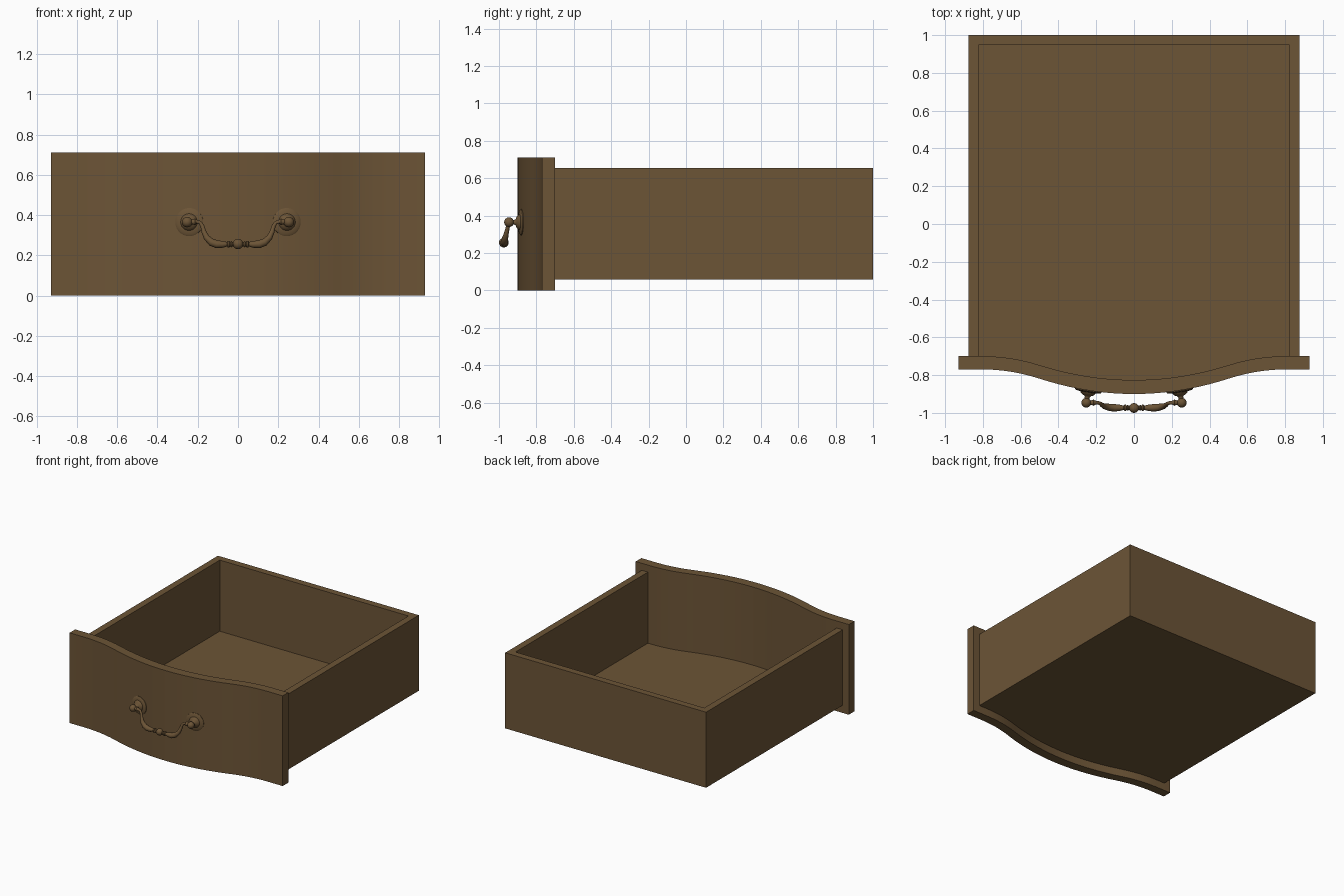
import bpy, bmesh, math
from mathutils import Vector

if "Cube" in bpy.data.objects:
    bpy.data.objects.remove(bpy.data.objects["Cube"])

brown = bpy.data.materials.new("brown wood")
brown.diffuse_color = (0.150, 0.089, 0.037, 1)
brown.use_nodes = True
brown.node_tree.nodes["Principled BSDF"].inputs["Base Color"].default_value = brown.diffuse_color


def add_object(name, bm, smooth=False):
    bmesh.ops.recalc_face_normals(bm, faces=bm.faces)
    me = bpy.data.meshes.new(name)
    bm.to_mesh(me)
    bm.free()
    me.materials.append(brown)
    ob = bpy.data.objects.new(name, me)
    bpy.context.collection.objects.link(ob)
    if smooth:
        bpy.ops.object.select_all(action='DESELECT')
        ob.select_set(True)
        bpy.context.view_layer.objects.active = ob
        bpy.ops.object.shade_smooth_by_angle(angle=math.radians(35))
    return ob


def box(name, x0, x1, y0, y1, z0, z1):
    prism(name, [(x0, y0), (x1, y0), (x1, y1), (x0, y1)], z0, z1)


def prism(name, outline, z0, z1, smooth=False):
    bm = bmesh.new()
    face = bm.faces.new([bm.verts.new((x, y, z0)) for x, y in outline])
    ext = bmesh.ops.extrude_face_region(bm, geom=[face], use_keep_orig=True)
    top = [v for v in ext["geom"] if isinstance(v, bmesh.types.BMVert)]
    bmesh.ops.translate(bm, verts=top, vec=(0, 0, z1 - z0))
    add_object(name, bm, smooth)


def sweep(name, path, ref, sides=16):
    """Round rod along path of (point, radius)."""
    bm = bmesh.new()
    rings = []
    for i, (p, r) in enumerate(path):
        t = (path[min(i + 1, len(path) - 1)][0] - path[max(i - 1, 0)][0]).normalized()
        u = (ref - t * ref.dot(t)).normalized()
        w = t.cross(u)
        angs = [2 * math.pi * k / sides for k in range(sides)]
        rings.append([bm.verts.new(p + (u * math.cos(a) + w * math.sin(a)) * r) for a in angs])
    for a, b in zip(rings, rings[1:]):
        for k in range(sides):
            n = (k + 1) % sides
            bm.faces.new((a[k], a[n], b[n], b[k]))
    bm.faces.new(rings[0])
    bm.faces.new(rings[-1])
    add_object(name, bm, True)


def ball(name, p, r):
    bm = bmesh.new()
    bmesh.ops.create_uvsphere(bm, u_segments=20, v_segments=12, radius=r)
    bmesh.ops.translate(bm, verts=bm.verts, vec=p)
    add_object(name, bm, True)


def bulge(x):
    x = abs(x)
    if x < 0.5:
        return 1 - 2.5 * x * x
    return 4.1667 * (0.8 - x) ** 2 if x < 0.8 else 0.0


def front_y(x):
    return -0.77 - 0.13 * bulge(x)


def back_y(x):
    return -0.70 - 0.126 * bulge(x)


# serpentine drawer front
N = 32
xs = [-0.928] + [-0.8 + 1.6 * i / N for i in range(N + 1)] + [0.928]
prism("drawer_front", [(x, front_y(x)) for x in xs] +
      [(x, back_y(x)) for x in reversed(xs)], 0, 0.71, True)

# box walls and floor
for side, s in (("left", -1), ("right", 1)):
    a, b = sorted((s * 0.875, s * 0.822))
    box(side + "_wall", a, b, -0.70, 1.0, 0.06, 0.655)
box("back_wall", -0.822, 0.822, 0.947, 1.0, 0.06, 0.655)
floor_front = [(-0.822, -0.70)] + [(x, back_y(x)) for x in xs[1:-1]] + [(0.822, -0.70)]
prism("drawer_floor", floor_front + [(0.822, 0.947), (-0.822, 0.947)], 0.06, 0.095)

# rosettes with turned posts and knobs, square to the curved front
for side, s in (("left", -1), ("right", 1)):
    x = s * 0.242
    base = Vector((x, front_y(x), 0.365))
    n = Vector((s * 0.16, -1, 0)).normalized()
    profile = [(-0.006, 0.070), (0.003, 0.070), (0.008, 0.062), (0.010, 0.042),
               (0.016, 0.038), (0.024, 0.030), (0.029, 0.018), (0.036, 0.013), (0.060, 0.012)]
    sweep(side + "_rosette", [(base + n * d, r) for d, r in profile], Vector((0, 0, 1)), 28)
    ball(side + "_knob", base + n * 0.066, 0.026)

# hanging bail: x, z, radius from one end to the middle
half = [(0.250, 0.366, 0.012), (0.222, 0.366, 0.013), (0.214, 0.366, 0.017),
        (0.206, 0.366, 0.011), (0.188, 0.362, 0.009), (0.177, 0.345, 0.010),
        (0.170, 0.318, 0.012), (0.156, 0.288, 0.015), (0.132, 0.265, 0.019),
        (0.105, 0.255, 0.020), (0.078, 0.254, 0.017), (0.054, 0.255, 0.011),
        (0.050, 0.255, 0.017), (0.043, 0.255, 0.017), (0.040, 0.255, 0.011),
        (0.034, 0.255, 0.016), (0.028, 0.255, 0.011), (0.0, 0.255, 0.011)]
full = [(-x, z, r) for x, z, r in half] + [h for h in reversed(half[:-1])]
path = [(Vector((x, -0.946 - 0.027 * (0.366 - z) / 0.111, z)), r) for x, z, r in full]
sweep("bail_handle", path, Vector((0, 1, 0)))
ball("bail_bead", Vector((0, -0.974, 0.256)), 0.026)
